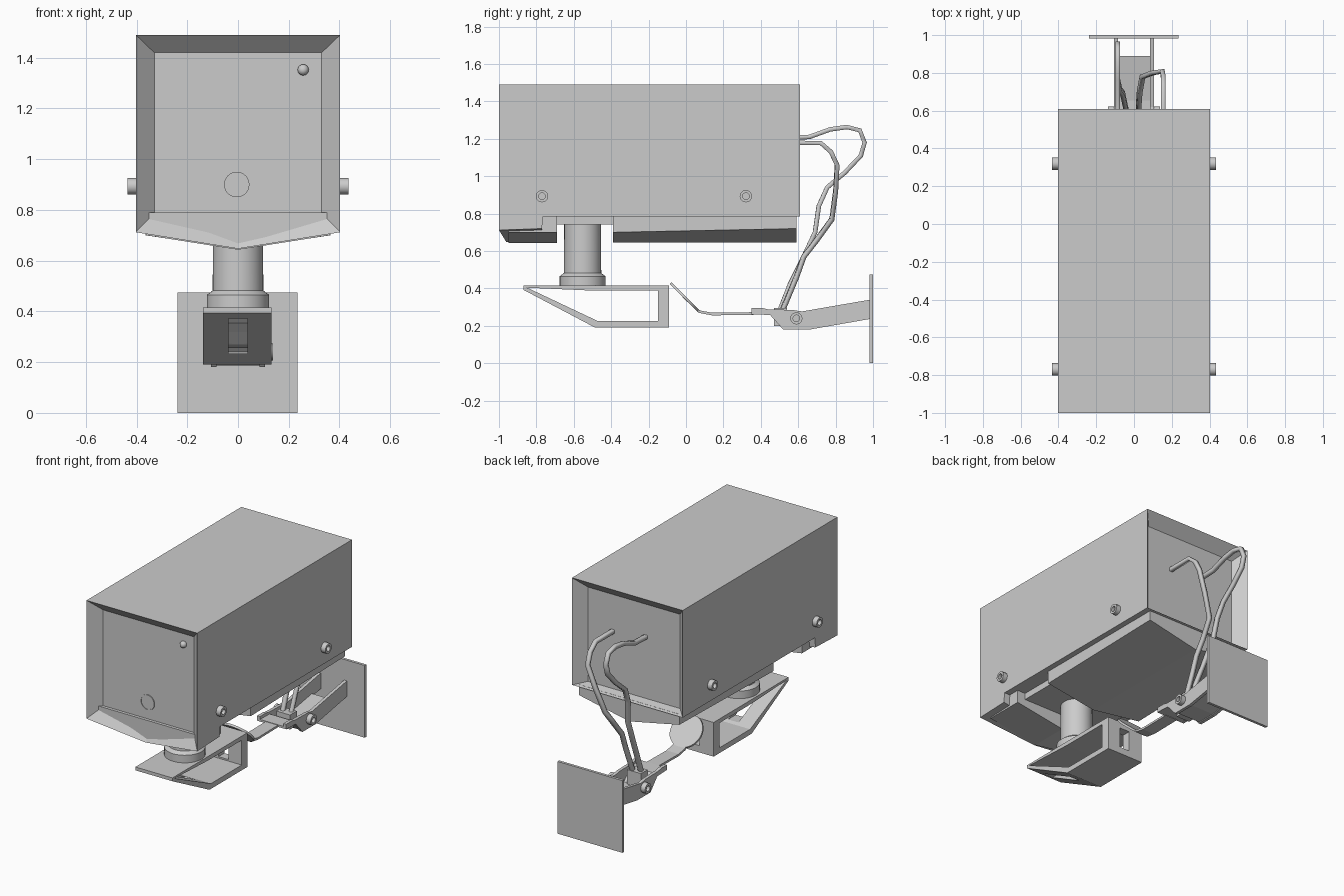
import bpy, bmesh, math
from mathutils import Vector

if "Cube" in bpy.data.objects:
    bpy.data.objects.remove(bpy.data.objects["Cube"])


def loft(name, rings, smooth=False):
    """Skin a list of equal-length point rings and cap both ends."""
    bm = bmesh.new()
    vs = [[bm.verts.new(p) for p in r] for r in rings]
    n = len(rings[0])
    for a, b in zip(vs, vs[1:]):
        for i in range(n):
            bm.faces.new((a[i], a[(i + 1) % n], b[(i + 1) % n], b[i]))
    bm.faces.new(vs[0])
    bm.faces.new(vs[-1])
    bmesh.ops.recalc_face_normals(bm, faces=bm.faces)
    me = bpy.data.meshes.new(name)
    bm.to_mesh(me)
    bm.free()
    ob = bpy.data.objects.new(name, me)
    bpy.context.collection.objects.link(ob)
    if smooth:
        bpy.ops.object.select_all(action='DESELECT')
        ob.select_set(True)
        bpy.context.view_layer.objects.active = ob
        bpy.ops.object.shade_smooth_by_angle(angle=math.radians(35))
    return ob


def box(name, x0, x1, y0, y1, z0, z1):
    sq = [(x0, y0), (x1, y0), (x1, y1), (x0, y1)]
    return loft(name, [[(x, y, z) for x, y in sq] for z in (z0, z1)])


def prism_x(name, prof, x0, x1):
    return loft(name, [[(x, y, z) for y, z in prof] for x in (x0, x1)])


def lathe(name, prof, axis, loc, n=24):
    """Turn (radius, height) pairs around an axis direction."""
    q = Vector((0, 0, 1)).rotation_difference(Vector(axis))
    rings = [[q @ Vector((r * math.cos(2 * math.pi * i / n), r * math.sin(2 * math.pi * i / n), h))
              + Vector(loc) for i in range(n)] for r, h in prof]
    return loft(name, rings, True)


def cut(ob, cutter):
    m = ob.modifiers.new("cut", 'BOOLEAN')
    m.operation, m.solver, m.object = 'DIFFERENCE', 'EXACT', cutter
    bpy.ops.object.select_all(action='DESELECT')
    ob.select_set(True)
    bpy.context.view_layer.objects.active = ob
    bpy.ops.object.modifier_apply(modifier=m.name)
    bpy.data.objects.remove(cutter)


def pent(w, top, side, mid, y, ymid=None):
    return [(-w, y, top), (w, y, top), (w, y, side), (0, y if ymid is None else ymid, mid), (-w, y, side)]


# Housing: recessed bevelled front and back, V-shaped front lip
W, T = 0.403, 1.49
loft("housing", [
    pent(0.33, 1.42, 0.785, 0.71, -0.93),
    pent(W, T, 0.712, 0.647, -1.0, -0.96),
    pent(W, T, 0.72, 0.65, -0.77),
    pent(W, T, 0.785, 0.785, -0.765),
    pent(W, T, 0.785, 0.785, 0.61),
    pent(0.335, 1.42, 0.80, 0.80, 0.54)])

# V-shaped pans under the housing
loft("front_pan", [pent(0.36, 0.79, 0.70, 0.643, y) for y in (-0.95, -0.69)])
loft("rear_pan", [pent(0.365, 0.79, 0.70, 0.645, -0.39), pent(0.365, 0.79, 0.72, 0.645, 0.59)])
box("pole_mount_plate", -0.3, 0.3, -0.70, -0.38, 0.742, 0.79)

# Front indicator lamp and round lens cover
bpy.ops.mesh.primitive_uv_sphere_add(segments=16, ring_count=8, radius=0.022, location=(0.257, -0.935, 1.352))
bpy.context.object.name = "indicator_lamp"
bpy.ops.object.shade_smooth()
lathe("lens_cover", [(0.05, 0), (0.05, 0.008), (0.046, 0.008), (0.046, 0.004)], (0, -1, 0), (-0.005, -0.928, 0.90), 32)

# Hollow-headed side screws on housing and arm
SCREW = [(0.033, -0.02), (0.033, 0.033), (0.018, 0.033), (0.018, 0.012)]
for s in (-1, 1):
    for y in (-0.77, 0.32):
        lathe("housing_screw", SCREW, (s, 0, 0), (s * 0.402, y, 0.893), 12)
    lathe("arm_screw", SCREW, (s, 0, 0), (s * 0.105, 0.59, 0.24), 12)

# Pole with flared collar
lathe("pole", [(0.123, 0.41), (0.123, 0.465), (0.1, 0.482), (0.098, 0.75)], (0, 0, 1), (0, -0.553, 0), 32)

# Wedge-shaped open bracket with a slot through its end walls
bracket = prism_x("bracket", [(-0.87, 0.415), (-0.09, 0.415), (-0.09, 0.19), (-0.485, 0.19), (-0.87, 0.393)],
                  -0.138, 0.132)
cut(bracket, prism_x("opening_cutter", [(-0.85, 0.404), (-0.49, 0.388), (-0.15, 0.388), (-0.15, 0.225),
                                        (-0.47, 0.225)], -0.3, 0.3))
cut(bracket, box("slot_cutter", -0.037, 0.037, -1.0, 0.0, 0.235, 0.372))

# Tilted round pad and the neck leading to the wall arm
lathe("round_pad", [(0.108, -0.007), (0.108, 0.007)], (0, 1, 1), (0, -0.006, 0.352), 32)


def ribbon(name, path, w, t):
    prof = [(y, z) for y, z in path] + [(y, z - t) for y, z in reversed(path)]
    return prism_x(name, prof, -w, w)


ribbon("neck", [(-0.02, 0.368), (0.07, 0.283), (0.14, 0.27), (0.36, 0.273)], 0.045, 0.014)

# Wall arm: two side plates joined by a floor
side = [(0.35, 0.262), (0.35, 0.295), (0.41, 0.295), (0.44, 0.288), (0.57, 0.285), (0.62, 0.277), (0.985, 0.34),
        (0.985, 0.237), (0.66, 0.18), (0.52, 0.18), (0.45, 0.258)]
for s in (-1, 1):
    prism_x("arm_side_plate", side, s * 0.085, s * 0.106)
ribbon("arm_floor", [(0.35, 0.276), (0.45, 0.274), (0.525, 0.2), (0.655, 0.2), (0.89, 0.24)], 0.09, 0.014)
box("cable_clip", -0.05, 0.05, 0.47, 0.54, 0.20, 0.295)

# Wall plate
box("wall_plate", -0.238, 0.235, 0.982, 1.0, 0.0, 0.475)


# Square-section cables
def cable(name, pts):
    cu = bpy.data.curves.new(name, 'CURVE')
    cu.dimensions = '3D'
    cu.bevel_depth, cu.bevel_resolution, cu.use_fill_caps = 0.017, 0, True
    sp = cu.splines.new('POLY')
    sp.points.add(len(pts) - 1)
    for p, c in zip(sp.points, pts):
        p.co = (*c, 1)
        p.tilt = math.pi / 4
    ob = bpy.data.objects.new(name, cu)
    bpy.context.collection.objects.link(ob)
    bpy.ops.object.select_all(action='DESELECT')
    ob.select_set(True)
    bpy.context.view_layer.objects.active = ob
    bpy.ops.object.convert(target='MESH')


cable("long_cable", [(-0.085, y, z) for y, z in [
    (0.53, 1.205), (0.66, 1.21), (0.77, 1.25), (0.86, 1.263), (0.93, 1.245), (0.955, 1.18), (0.935, 1.11),
    (0.85, 1.02), (0.755, 0.94)]] + [(-0.075, 0.71, 0.84), (-0.06, 0.69, 0.70), (-0.045, 0.62, 0.55),
                                     (-0.03, 0.555, 0.42), (-0.025, 0.5, 0.28)])
cable("short_cable", [(0.155, 0.53, 1.178), (0.155, 0.72, 1.178), (0.155, 0.775, 1.13), (0.15, 0.808, 1.06),
                      (0.10, 0.80, 0.92), (0.045, 0.78, 0.77), (0.03, 0.70, 0.66), (0.025, 0.63, 0.57),
                      (0.025, 0.59, 0.46), (0.025, 0.515, 0.28)])
